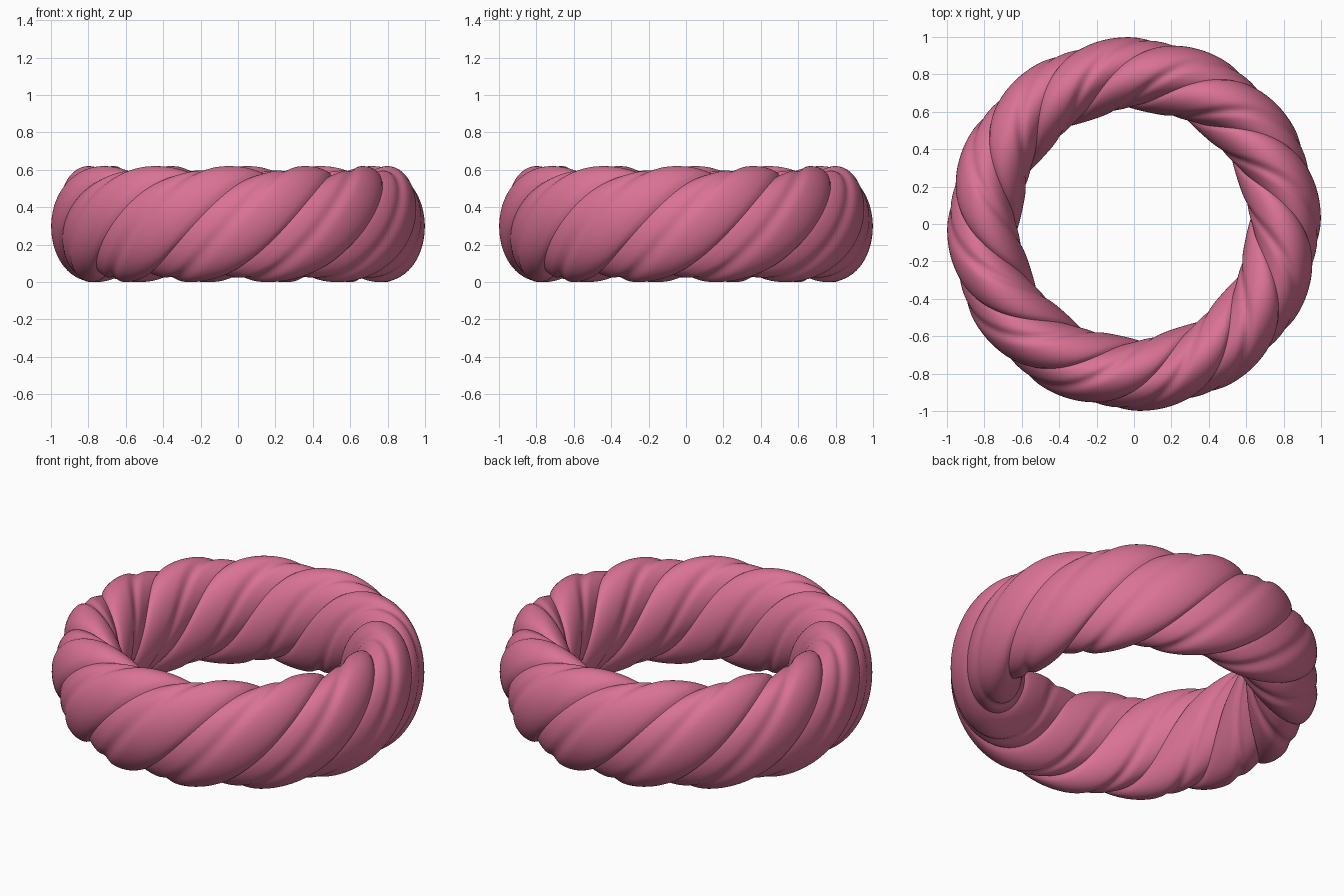
import bpy, bmesh, math

if "Cube" in bpy.data.objects:
    bpy.data.objects.remove(bpy.data.objects["Cube"])

RING_R, HALF_W, HALF_H = 0.80, 0.20, 0.31
LOBES, PER_LOBE, NV = 12, 24, 112
NU = LOBES * PER_LOBE
CREASE = math.radians(16)


def lobe(p):
    """Lobe height across one strand: sharp valley at the ends, soft groove inside."""
    swell = max(0.0, math.sin(math.pi * p ** 1.36)) ** 0.62
    groove = 0.055 * math.exp(-((p - 0.36) / 0.09) ** 2)
    return 0.83 + 0.17 * swell - groove


# twisted ring: grid lines follow the helical creases (quarter turn per loop)
bm = bmesh.new()
grid = []
for j in range(NV):
    v = 2 * math.pi * j / NV
    row = []
    for i in range(NU):
        f = lobe((i % PER_LOBE) / PER_LOBE)
        a = CREASE + 2 * math.pi * i / NU + v / 4
        r = RING_R + HALF_W * f * math.cos(v)
        z = HALF_H + HALF_H * f * math.sin(v)
        row.append(bm.verts.new((r * math.cos(a), r * math.sin(a), z)))
    grid.append(row)

for j in range(NV):
    wrap = NU // 4 if j == NV - 1 else 0
    nxt = grid[(j + 1) % NV]
    for i in range(NU):
        k = (i + 1) % NU
        bm.faces.new((grid[j][i], grid[j][k],
                      nxt[(k + wrap) % NU], nxt[(i + wrap) % NU]))
bmesh.ops.recalc_face_normals(bm, faces=bm.faces)

mesh = bpy.data.meshes.new("twisted_ring")
bm.to_mesh(mesh)
bm.free()
ring = bpy.data.objects.new("twisted_ring", mesh)
bpy.context.collection.objects.link(ring)

# pink finish
mat = bpy.data.materials.new("pink")
mat.diffuse_color = (0.70, 0.17, 0.30, 1)
mat.use_nodes = True
mat.node_tree.nodes["Principled BSDF"].inputs["Base Color"].default_value = mat.diffuse_color
mesh.materials.append(mat)

bpy.context.view_layer.objects.active = ring
ring.select_set(True)
bpy.ops.object.shade_smooth_by_angle(angle=math.radians(35))
